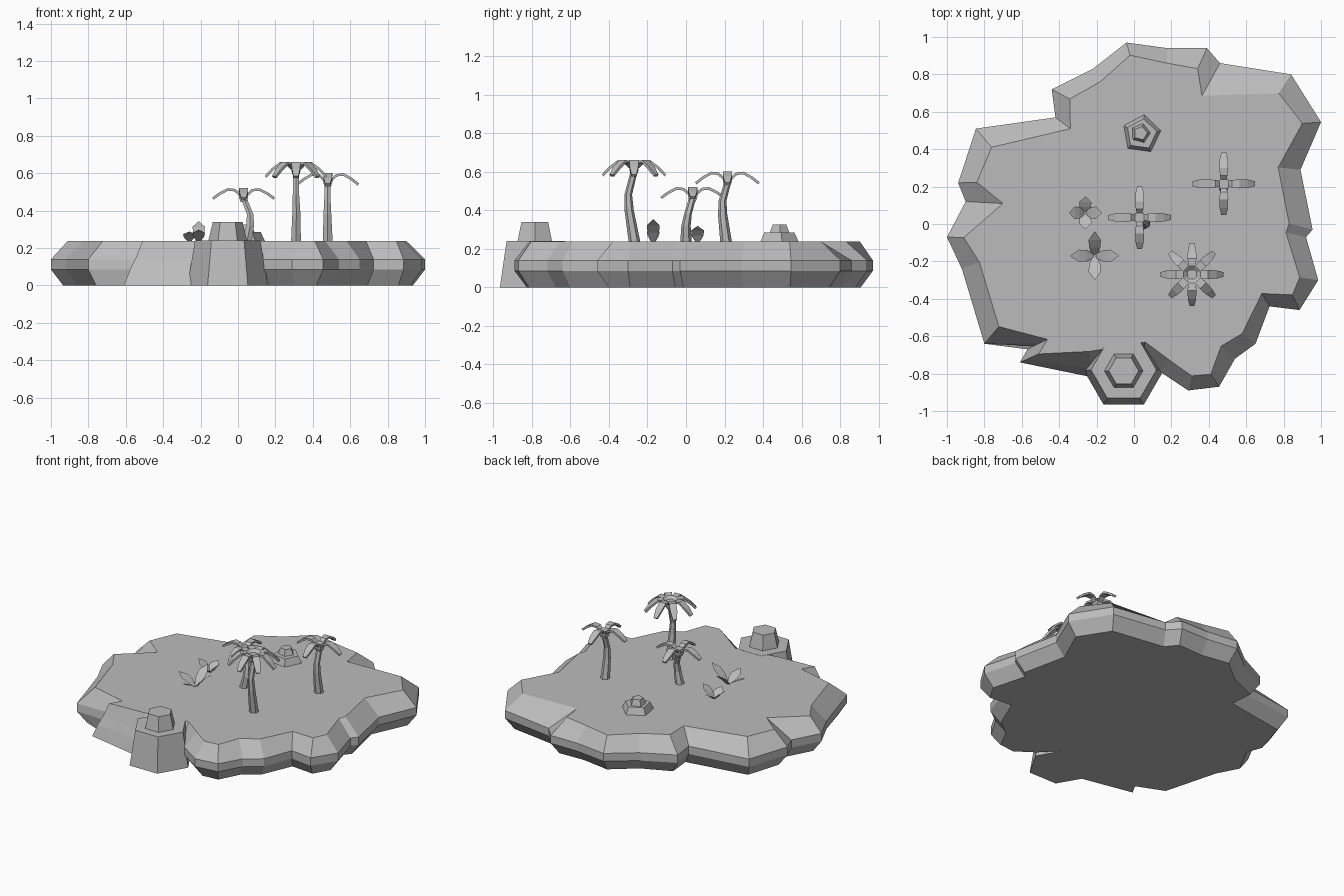
import bpy, bmesh, math
from mathutils import Vector, Matrix

cube = bpy.data.objects.get("Cube")
if cube:
    bpy.data.objects.remove(cube, do_unlink=True)

GROUND = 0.238

# Single plain material
GREY = (0.5, 0.5, 0.5, 1.0)
stone = bpy.data.materials.new("plain_grey")
stone.use_nodes = True
stone.diffuse_color = GREY
stone.node_tree.nodes["Principled BSDF"].inputs["Base Color"].default_value = GREY


def finish(name, bm, closed=True):
    if closed:
        bmesh.ops.recalc_face_normals(bm, faces=bm.faces[:])
    mesh = bpy.data.meshes.new(name)
    bm.to_mesh(mesh)
    bm.free()
    mesh.materials.append(stone)
    obj = bpy.data.objects.new(name, mesh)
    bpy.context.scene.collection.objects.link(obj)
    return obj


def loft(name, rings):
    """Skin a stack of equal-length point rings and cap both ends."""
    bm = bmesh.new()
    rows = [[bm.verts.new(p) for p in ring] for ring in rings]
    count = len(rows[0])
    for low, high in zip(rows, rows[1:]):
        for i in range(count):
            j = (i + 1) % count
            bm.faces.new((low[i], low[j], high[j], high[i]))
    bm.faces.new(rows[0])
    bm.faces.new(rows[-1])
    return finish(name, bm)


def ring(x, y, z, radius, sides, start=0.0):
    angles = [math.radians(start) + math.tau * i / sides for i in range(sides)]
    return [Vector((x + radius * math.cos(a), y + radius * math.sin(a), z)) for a in angles]


def strips(name, centre, sections, yaws, heights=None):
    """Leaves around a centre; sections hold (reach, height, half width)."""
    bm = bmesh.new()
    for k, yaw in enumerate(yaws):
        lift = heights[k] if heights else 1.0
        turn = Matrix.Rotation(math.radians(yaw), 3, "Z")
        rows = []
        for reach, height, half in sections:
            rows.append([bm.verts.new(Vector(centre) + turn @ Vector((reach, s * half, height * lift)))
                         for s in (-1, 1)])
        for a, b in zip(rows, rows[1:]):
            bm.faces.new((a[0], b[0], b[1], a[1]))
    return finish(name, bm, closed=False)


# Island: shoreline clockwise from the back, each point with its top inset
shore = [
    (-.04, .97, .07), (.18, .94, .08), (.39, .94, .12), (.46, .86, .2), (.84, .8, .12),
    (1, .545, .1), (.89, .29, .12), (.955, -.03, .13), (.92, -.07, .11), (.985, -.3, .1),
    (.885, -.46, .09), (.725, -.44, .08), (.65, -.64, .09), (.54, -.72, .1), (.455, -.87, .08),
    (.29, -.89, .08), (.14, -.79, .08), (.05, -.68, .05), (-.22, -.82, .14), (-.61, -.74, .11),
    (-.57, -.67, .12), (-.8, -.64, .12), (-.92, -.24, .1), (-1, -.07, .09), (-.9, .12, .2),
    (-.94, .22, .1), (-.845, .51, .13), (-.42, .57, .1), (-.44, .72, .11), (-.22, .83, .08),
]
levels = [[], [], [], []]
for i, (x, y, inset) in enumerate(shore):
    here = Vector((x, y, 0))
    before = Vector((*shore[i - 1][:2], 0))
    after = Vector((*shore[(i + 1) % len(shore)][:2], 0))
    sides = [(here - before).normalized(), (after - here).normalized()]
    inward = sum((Vector((d.y, -d.x, 0)) for d in sides), Vector()).normalized()
    slab = -.65 < x < -.1 and y < -.6     # straight sloping ledge at the front
    if slab:
        shifts = (0, inset * .33, inset * .6, inset)
    else:
        shifts = (.065, 0, 0, inset)
    for level, shift, z in zip(levels, shifts, (0, .085, .14, GROUND)):
        level.append(here + inward * shift + Vector((0, 0, z)))
loft("island", levels)

# Front boulder rising from the shore, with a smaller cap
loft("front_boulder", [ring(-.055, -.78, 0, .215, 6), ring(-.055, -.78, GROUND + .001, .175, 6)])
loft("front_boulder_cap", [ring(-.055, -.785, GROUND - .01, .106, 6), ring(-.055, -.785, .338, .08, 6)])

# Stepped rock at the back
loft("back_rock", [ring(.04, .48, GROUND - .01, .11, 5, 82), ring(.04, .48, .285, .083, 5, 82)])
loft("back_rock_cap", [ring(.035, .485, .28, .055, 5, 75), ring(.035, .485, .325, .037, 5, 75)])


# Palms: bent trunk, square crown block and drooping fronds
def palm(name, path, top, fronds, droop):
    rings = [ring(x, y, z, r, 6, 30) for (x, y, z), r in zip(path, (.031, .024, .02, .018))]
    loft(name + "_trunk", rings)
    x, y, z = path[-1]
    loft(name + "_crown", [ring(x, y, top - .075, .022, 4, 45),
                           ring(x, y, top - .05, .034, 4, 45),
                           ring(x, y, top - .02, .034, 4, 45)])
    sections = [(.015, -.03, .014), (.045, -.004, .02), (.085, 0, .024),
                (.13, -droop * .45, .022), (.168, -droop, .013)]
    yaws = [360 / fronds * i for i in range(fronds)]
    leaves = strips(name + "_fronds", (x, y, top), sections, yaws)
    thick = leaves.modifiers.new("thickness", "SOLIDIFY")
    thick.thickness = .014
    thick.offset = -1


palm("front_palm", [(.31, -.265, .22), (.312, -.295, .4), (.31, -.3, .48), (.31, -.27, .6)], .66, 8, .075)
palm("left_palm", [(.48, .21, .22), (.478, .19, .38), (.478, .19, .45), (.48, .215, .54)], .6, 4, .055)
palm("middle_palm", [(.045, 0, .22), (.065, 0, .32), (.065, .01, .38), (.03, .035, .47)], .52, 4, .05)


# Ground plants: thin pointed leaves rising from one root
def plant(name, x, y, reach, yaws, heights):
    sections = [(.006, 0, .012), (reach * .35, .4, .03), (reach * .65, .72, .033), (reach, 1, .001)]
    strips(name, (x, y, GROUND), sections, yaws, heights)


plant("front_plant", -.21, -.17, .13, (0, 90, 180, 270), (.115, .105, .07, .06))
plant("back_plant", -.26, .06, .087, (0, 90, 180, 270), (.08, .05, .07, .05))
